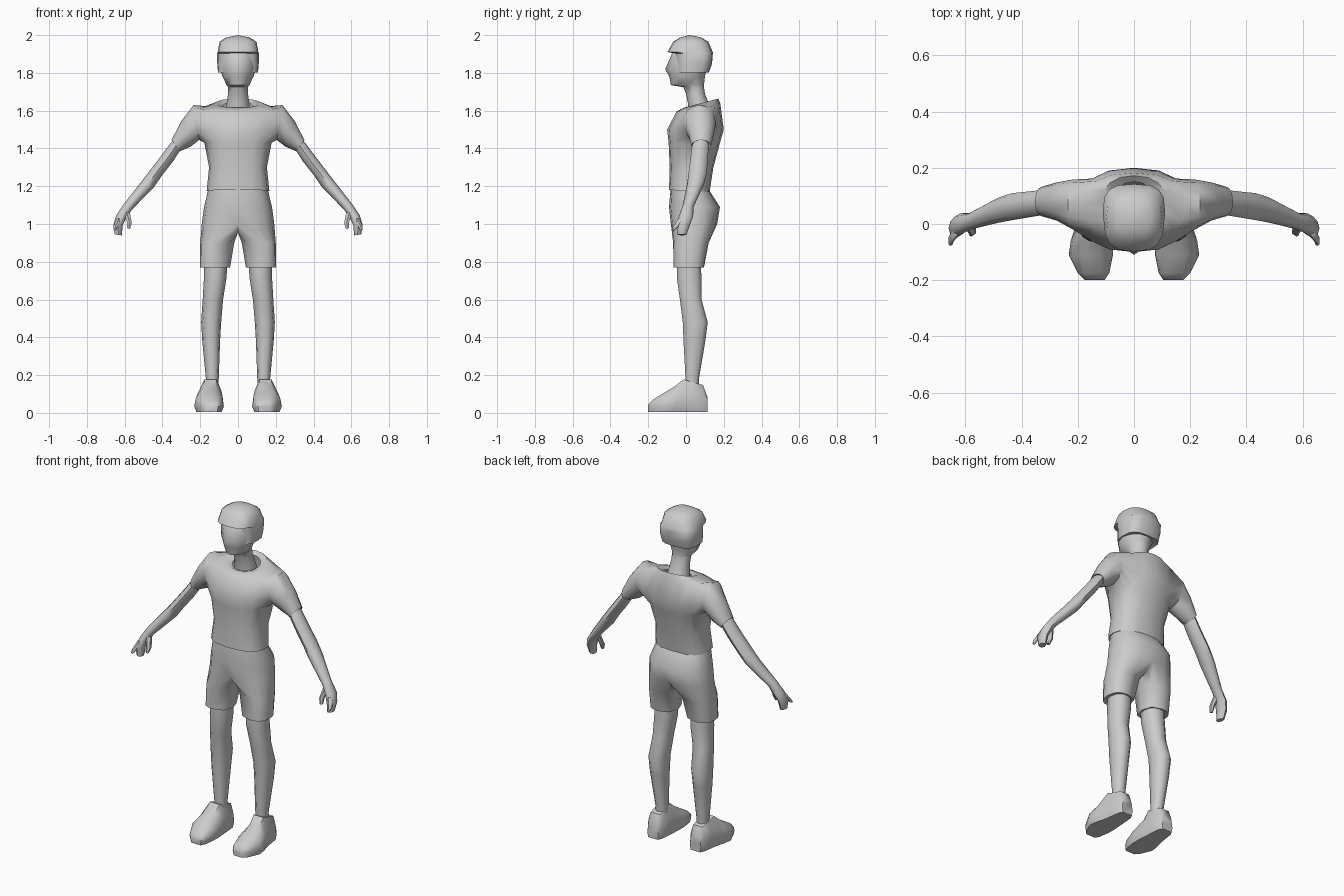
import bpy, bmesh, math

if "Cube" in bpy.data.objects:
    bpy.data.objects.remove(bpy.data.objects["Cube"])

grey = bpy.data.materials.new("light grey")
grey.diffuse_color = (0.6, 0.6, 0.6, 1)
grey.use_nodes = True
grey.node_tree.nodes["Principled BSDF"].inputs["Base Color"].default_value = grey.diffuse_color


def power(v, p):
    return math.copysign(abs(v) ** p, v) if abs(v) > 1e-6 else 0.0


def flat_ring(bm, n, z, hw, yf, yb, p=1.0, tilt=0.0, x=0.0, angles=None, side=1):
    """Level ring from half width, front y and back y; tilt raises the back."""
    angles = angles or [2 * math.pi * i / n for i in range(n)]
    out = []
    for a in angles:
        c, s = power(math.cos(a), p), power(math.sin(a), p)
        out.append(bm.verts.new((side * (x + hw * c),
                                 (yf + yb) / 2 + s * (yb - yf) / 2, z + tilt * s)))
    return out


def limb_ring(bm, angles, xt, zt, xb, zb, yc, hy, side=1):
    """Slanted ring from its upper and lower points and its depth."""
    out = []
    for a in angles:
        s = math.sin(a)
        out.append(bm.verts.new((side * ((xt + xb) / 2 + s * (xt - xb) / 2),
                                 yc + hy * math.cos(a),
                                 (zt + zb) / 2 + s * (zt - zb) / 2)))
    return out


def bridge(bm, rings):
    for a, b in zip(rings, rings[1:]):
        n = len(a)
        for i in range(n):
            bm.faces.new((a[i], a[(i + 1) % n], b[(i + 1) % n], b[i]))


def finish(name, bm, mirror=False, angle=55):
    bmesh.ops.recalc_face_normals(bm, faces=bm.faces)
    mesh = bpy.data.meshes.new(name)
    bm.to_mesh(mesh)
    bm.free()
    mesh.materials.append(grey)
    ob = bpy.data.objects.new(name, mesh)
    bpy.context.collection.objects.link(ob)
    bpy.ops.object.select_all(action='DESELECT')
    ob.select_set(True)
    bpy.context.view_layer.objects.active = ob
    bpy.ops.object.shade_smooth_by_angle(angle=math.radians(angle))
    if mirror:
        ob.modifiers.new("mirror", 'MIRROR').use_clip = False
    return ob


def circle(n):
    return [2 * math.pi * i / n for i in range(n)]


def limb(name, rows, n=8):
    bm = bmesh.new()
    rings = [limb_ring(bm, circle(n), *r) for r in rows]
    bridge(bm, rings)
    bm.faces.new(rings[0])
    bm.faces.new(rings[-1])
    return finish(name, bm, True)


# Shirt: body rings, with a hole on each side from which a sleeve grows
bm = bmesh.new()
N = 16
rows = [(1.18, .155, -.075, .11, .8, -.005), (1.175, .166, -.09, .125, .8, -.005),
        (1.30, .153, -.086, .145, .8, 0), (1.43, .178, -.092, .18, .8, 0),
        (1.50, .20, -.10, .20, .85, 0), (1.615, .185, -.05, .182, .85, .02),
        (1.64, .115, -.01, .172, .9, .024), (1.625, .08, .012, .15, 1, .02)]
rings = [flat_ring(bm, N, *r) for r in rows]
bridge(bm, rings)
sleeve = [(.235, 1.63, .205, 1.445, .07, .088), (.30, 1.545, .25, 1.41, .08, .068),
          (.352, 1.445, .308, 1.385, .08, .052), (.335, 1.445, .305, 1.40, .08, .04)]
for side, mid in ((1, 0), (-1, 8)):
    col = lambda k: (mid + side * k) % N          # k runs from front to back
    lo, md, hi = rings[3:6]
    for a, b in ((lo, md), (md, hi)):
        for k in range(-2, 2):
            quad = {a[col(k)], a[col(k + 1)], b[col(k)], b[col(k + 1)]}
            bm.faces.remove(next(f for f in a[col(k)].link_faces if set(f.verts) == quad))
    loop = ([md[col(2)]] + [hi[col(k)] for k in (2, 1, 0, -1, -2)] + [md[col(-2)]]
            + [lo[col(k)] for k in (-2, -1, 0, 1, 2)])
    grow = [limb_ring(bm, circle(12), *r, side=side) for r in sleeve]
    bridge(bm, [loop] + grow)
    bm.faces.new(grow[-1])
bm.faces.new(rings[0])
finish("shirt", bm)

# Shorts: hip rings splitting into two legs at the crotch
bm = bmesh.new()
hips = [flat_ring(bm, N, *r) for r in
        ((1.18, .158, -.082, .122, .85), (1.09, .18, -.09, .18, .85), (1.0, .192, -.08, .165, .85))]
bridge(bm, hips)
bm.faces.new(hips[0])
crotch = [bm.verts.new((0, y, .955)) for y in (.11, .045, -.03)]
around = [math.radians(-90 + 22.5 * i) for i in range(9)] + [math.radians(a) for a in (135, 180, 225)]
for side in (1, -1):
    half = [hips[2][(side * i) % N if side == 1 else (8 - i) % N] for i in range(-4, 5)]
    legs = [flat_ring(bm, 0, z, hw, yf, yb, .8, 0, x, around, side) for z, hw, yf, yb, x in
            ((.90, .09, -.068, .12, .11), (.77, .08, -.066, .095, .122), (.775, .065, -.05, .08, .122))]
    bridge(bm, [half + crotch] + legs)
    bm.faces.new(legs[-1])
finish("shorts", bm)

# Legs
bm = bmesh.new()
rings = [flat_ring(bm, 10, z, hw, yf, yb, .9, 0, x) for z, hw, yf, yb, x in
         ((.80, .06, -.05, .08, .118), (.72, .06, -.052, .085, .12), (.60, .054, -.035, .085, .133),
          (.48, .053, -.02, .118, .142), (.38, .047, -.016, .105, .142),
          (.18, .034, -.004, .07, .136), (.12, .034, -.004, .07, .136))]
bridge(bm, rings)
bm.faces.new(rings[0])
bm.faces.new(rings[-1])
finish("leg", bm, True)

# Shoes: sections from toe to heel (y, inner x, outer x, top z, top narrowing)
bm = bmesh.new()
rings = []
for y, xi, xo, zt, k in ((-.20, .105, .175, .045, .7), (-.175, .088, .20, .07, .6), (-.11, .075, .232, .11, .45),
                         (-.06, .075, .225, .14, .4), (-.012, .08, .21, .178, .5), (.04, .085, .20, .16, .55),
                         (.09, .09, .192, .148, .6), (.113, .105, .178, .085, .8)):
    c, w = (xi + xo) / 2, (xo - xi) / 2
    rings.append([bm.verts.new((c + w * u, y, v)) for u, v in
                  ((-.85, .006), (.85, .006), (1, .035), (.9, .035 + (zt - .035) * .55),
                   (k, zt), (-k, zt), (-.9, .035 + (zt - .035) * .55), (-1, .035))])
bridge(bm, rings)
bm.faces.new(rings[0])
bm.faces.new(rings[-1])
finish("shoe", bm, True, 50)

# Arms, running into the palms
limb("arm", [(.32, 1.47, .285, 1.43, .08, .038), (.36, 1.425, .312, 1.38, .075, .045),
             (.40, 1.37, .345, 1.33, .07, .046), (.465, 1.285, .40, 1.26, .062, .048),
             (.515, 1.22, .445, 1.195, .05, .045), (.605, 1.105, .562, 1.075, .01, .03),
             (.645, 1.045, .59, 1.035, 0, .038), (.66, .995, .61, .995, -.015, .036),
             (.652, .945, .615, .94, -.022, .024)])
# Thumbs and forefingers
limb("thumb", [(.61, 1.07, .57, 1.06, -.005, .016), (.59, 1.01, .56, 1.005, -.025, .016),
               (.588, .978, .57, .974, -.035, .01)], 6)
limb("forefinger", [(.645, 1.03, .615, 1.03, -.025, .016), (.662, .985, .64, .98, -.055, .014),
                    (.66, .968, .645, .965, -.07, .008)], 6)

# Head with neck, jaw and nose
bm = bmesh.new()
rings = [flat_ring(bm, 12, *r) for r in
         ((1.59, .065, .015, .14), (1.64, .06, .01, .12), (1.69, .053, .0, .1), (1.725, .053, -.015, .095),
          (1.735, .06, -.08, .095), (1.78, .082, -.088, .1), (1.82, .094, -.092, .11),
          (1.90, .096, -.075, .12), (1.94, .08, -.04, .1))]
bridge(bm, rings)
bm.faces.new(rings[0])
bm.faces.new(rings[-1])
rings[6][9].co.y = -.11
finish("head", bm)

# Hair cap with a straight fringe
bm = bmesh.new()
rings = [flat_ring(bm, 16, *r) for r in
         ((1.81, .09, -.03, .10, .7), (1.803, .106, -.055, .122, .65), (1.85, .11, -.055, .138, .65),
          (1.903, .111, -.058, .142, .65), (1.91, .108, -.098, .142, .7), (1.965, .098, -.068, .118, .75),
          (1.988, .06, -.03, .08, .85))]
bridge(bm, rings)
bm.faces.new(rings[0])
crown = bm.verts.new((0, .02, 2.0))
for i in range(16):
    bm.faces.new((rings[-1][i], rings[-1][(i + 1) % 16], crown))
finish("hair", bm, False, 50)
